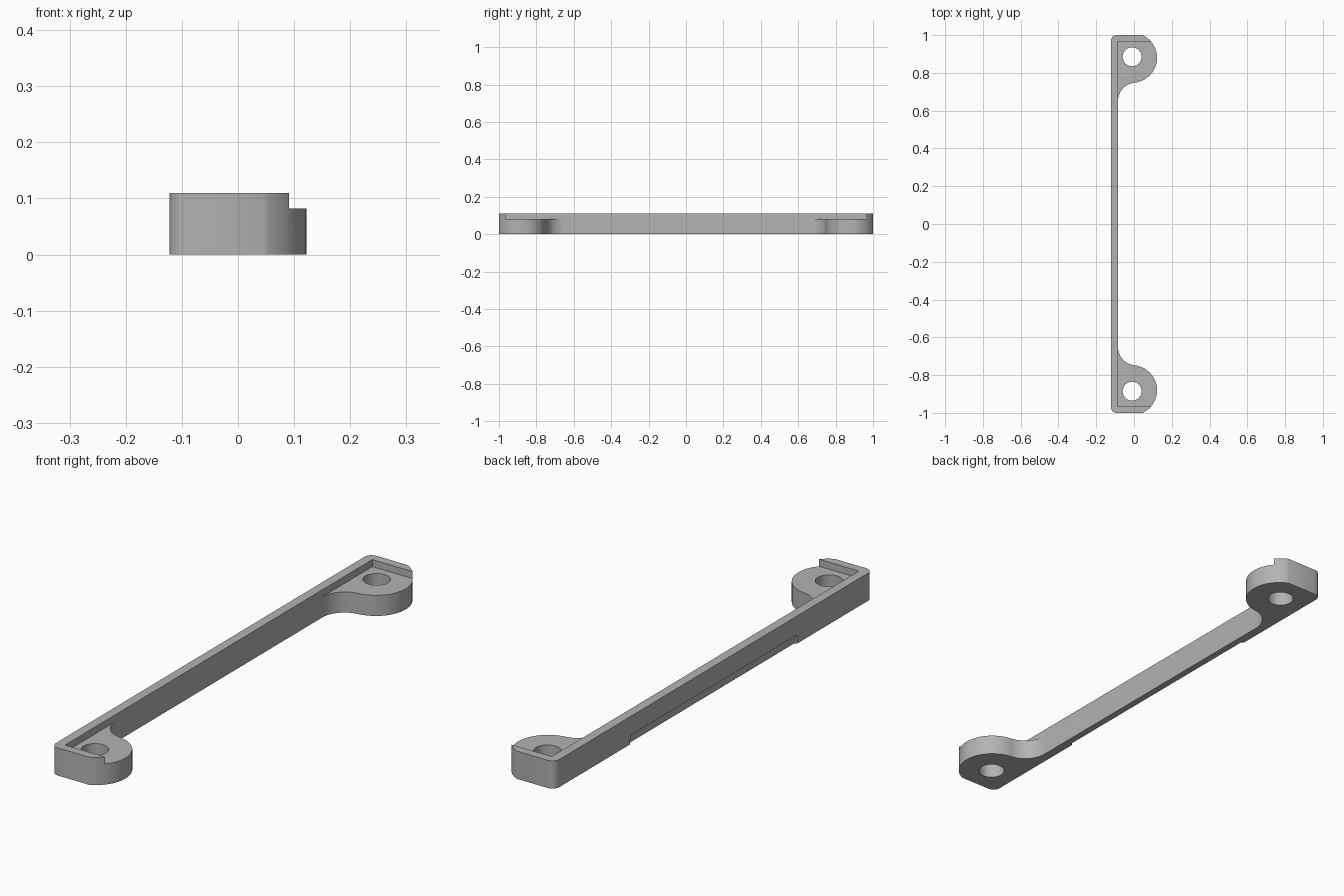
import bpy, bmesh
from math import sin, cos, atan2, hypot, pi

cube = bpy.data.objects.get("Cube")
if cube:
    bpy.data.objects.remove(cube, do_unlink=True)

grey = bpy.data.materials.new("plain grey")
grey.use_nodes = True
colour = (0.45, 0.45, 0.45, 1)
grey.diffuse_color = colour
grey.node_tree.nodes["Principled BSDF"].inputs["Base Color"].default_value = colour

EDGE, WALL = 0.122, -0.085      # outer side, inner face of the rail
HEIGHT, LEDGE = 0.11, 0.082     # rim top, lug top
LUG_X, LUG_Y, LUG_R = -0.01, 0.88, 0.132
FILLET_R, FILLET_Y = 0.099, 0.65


def arc(cx, cy, r, a, b, n):
    return [(cx + r * cos(a + (b - a) * i / n), cy + r * sin(a + (b - a) * i / n))
            for i in range(n + 1)]


def prism(name, outline, low, high):
    """Extrude a plan outline between two heights."""
    bm = bmesh.new()
    face = bm.faces.new([bm.verts.new((x, y, low)) for x, y in outline])
    top = bmesh.ops.extrude_face_region(bm, geom=[face])["geom"]
    for v in top:
        if isinstance(v, bmesh.types.BMVert):
            v.co.z = high
    bmesh.ops.recalc_face_normals(bm, faces=bm.faces)
    mesh = bpy.data.meshes.new(name)
    bm.to_mesh(mesh)
    bm.free()
    obj = bpy.data.objects.new(name, mesh)
    bpy.context.collection.objects.link(obj)
    mesh.materials.append(grey)
    return obj


# Half outline: fillet out of the rail, round lug, flat end, rounded corner
fx = WALL + FILLET_R
touch = atan2(LUG_Y - FILLET_Y, LUG_X - fx)
end = atan2(1 - LUG_Y, (LUG_R ** 2 - (1 - LUG_Y) ** 2) ** 0.5)
half = arc(fx, FILLET_Y, FILLET_R, pi, touch, 20)
half += arc(LUG_X, LUG_Y, LUG_R, touch - pi, end, 36)[1:]
half += arc(-EDGE + 0.03, 0.97, 0.03, pi / 2, pi, 8)
outline = half + [(x, -y) for x, y in reversed(half)]
bracket = prism("bracket", outline, 0, HEIGHT)

# Cutters: recess behind the rim, screw holes, underside relief
cutters = [prism("recess_cutter", [(WALL, -0.965), (0.3, -0.965), (0.3, 0.965), (WALL, 0.965)],
                 LEDGE, 0.3)]
for side in (1, -1):
    cutters.append(prism("hole_cutter", arc(LUG_X, side * 0.885, 0.05, 0, 2 * pi, 48)[:-1], -0.1, 0.3))

relief = prism("relief_cutter", [(-0.16, -0.55), (-0.097, -0.52), (-0.097, 0.52), (-0.16, 0.55)],
               -0.1, 0.035)
for v in relief.data.vertices:
    if v.co.z > 0 and v.co.x > -0.13:
        v.co.x = -0.118
cutters.append(relief)

for cutter in cutters:
    mod = bracket.modifiers.new(cutter.name, "BOOLEAN")
    mod.operation, mod.solver, mod.object = "DIFFERENCE", "EXACT", cutter

bpy.ops.object.select_all(action="DESELECT")
bracket.select_set(True)
bpy.context.view_layer.objects.active = bracket
for mod in list(bracket.modifiers):
    bpy.ops.object.modifier_apply(modifier=mod.name)
for cutter in cutters:
    bpy.data.objects.remove(cutter, do_unlink=True)
bpy.ops.object.shade_smooth_by_angle(angle=pi / 6)
